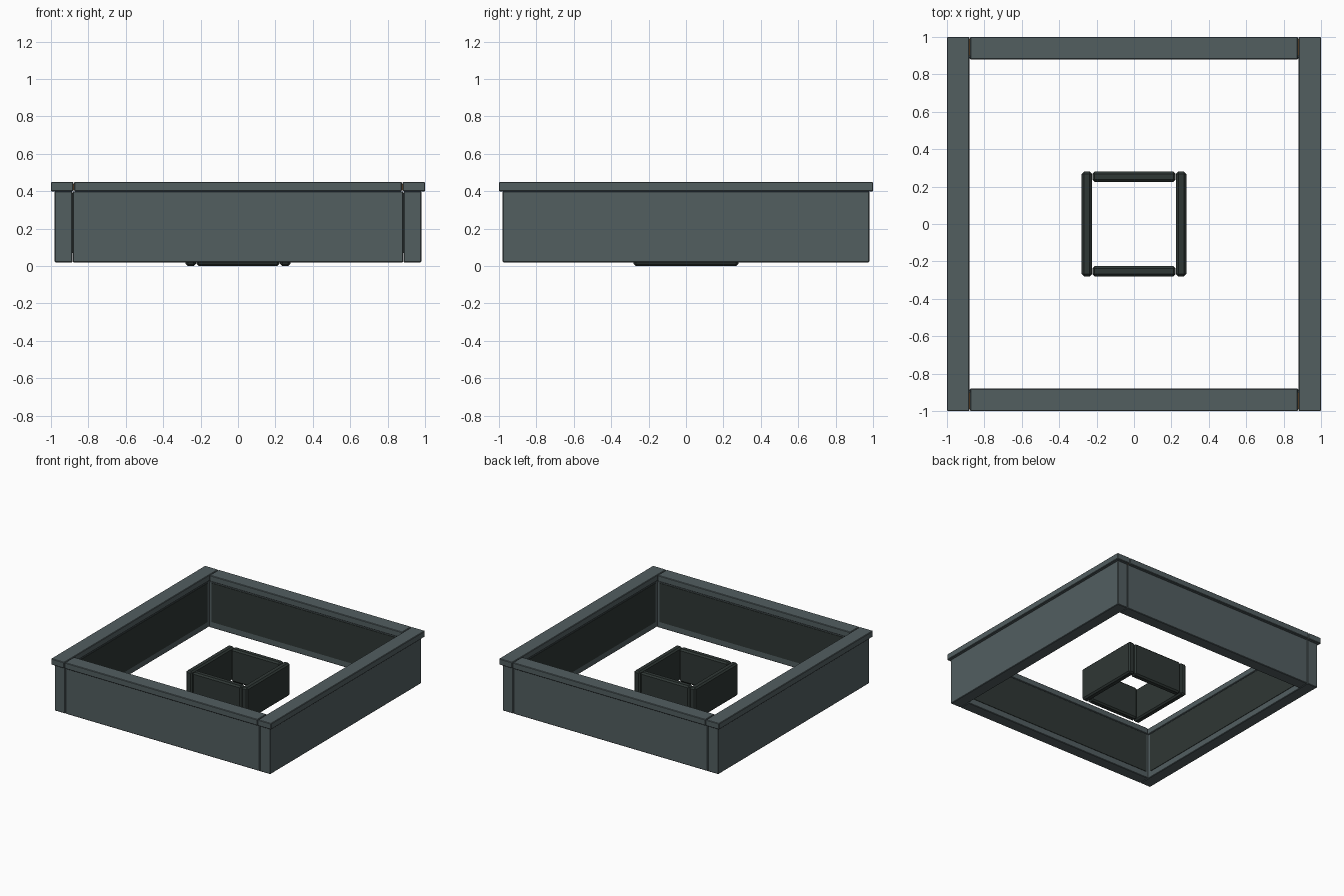
import bpy
from mathutils import Matrix

cube = bpy.data.objects.get("Cube")
if cube:
    bpy.data.objects.remove(cube, do_unlink=True)


def material(name, colour):
    m = bpy.data.materials.new(name)
    m.use_nodes = True
    m.diffuse_color = (*colour, 1)
    m.node_tree.nodes["Principled BSDF"].inputs["Base Color"].default_value = (*colour, 1)
    return m


slate = material("slate grey", (0.085, 0.112, 0.118))
dark = material("dark green black", (0.028, 0.038, 0.035))
orange = material("orange", (0.6, 0.2, 0.03))


def box(name, mat, x, y, z, turn=0, bevel=0.004):
    """Bevelled box from (min, max) ranges, rotated about the centre by quarter turns."""
    bpy.ops.mesh.primitive_cube_add(size=1)
    ob = bpy.context.object
    ob.name = name
    spans = (x, y, z)
    size = Matrix.Diagonal([b - a for a, b in spans] + [1])
    place = Matrix.Translation([(a + b) / 2 for a, b in spans])
    ob.data.transform(Matrix.Rotation(turn * 1.5707963, 4, "Z") @ place @ size)
    ob.data.materials.append(mat)
    if bevel:
        mod = ob.modifiers.new("edge", "BEVEL")
        mod.width = bevel
        mod.segments = 1
    return ob


sides = ("front", "left", "back", "right")
for turn, side in enumerate(sides):
    # Left and right pieces run full length, front and back fit between them
    full = turn % 2
    wall, cap, rim = (0.98, 1.0, 0.28) if full else (0.883, 0.876, 0.222)

    # Outer wall: web with a base rail
    box(side + "_wall", slate, (-wall, wall), (-0.98, -0.885), (0.02, 0.40), turn)
    box(side + "_cap", slate, (-cap, cap), (-1.0, -0.88), (0.40, 0.45), turn)

    # Dark lining on the inside of the wall
    box(side + "_lining", dark, (-0.86, 0.86), (-0.886, -0.881), (0.07, 0.39), turn, 0)

    # Inner well
    box(side + "_well_wall", dark, (-rim, rim), (-0.28, -0.225), (0.0, 0.27), turn, 0.012)

# Strips showing in the cap joints
for sx in (-1, 1):
    for sy in (-1, 1):
        a, b = sorted((sx * 0.87, sx * 0.885))
        c, d = sorted((sy * 0.9, sy * 0.99))
        box("joint_strip", orange, (a, b), (c, d), (0.405, 0.44), 0, 0)
